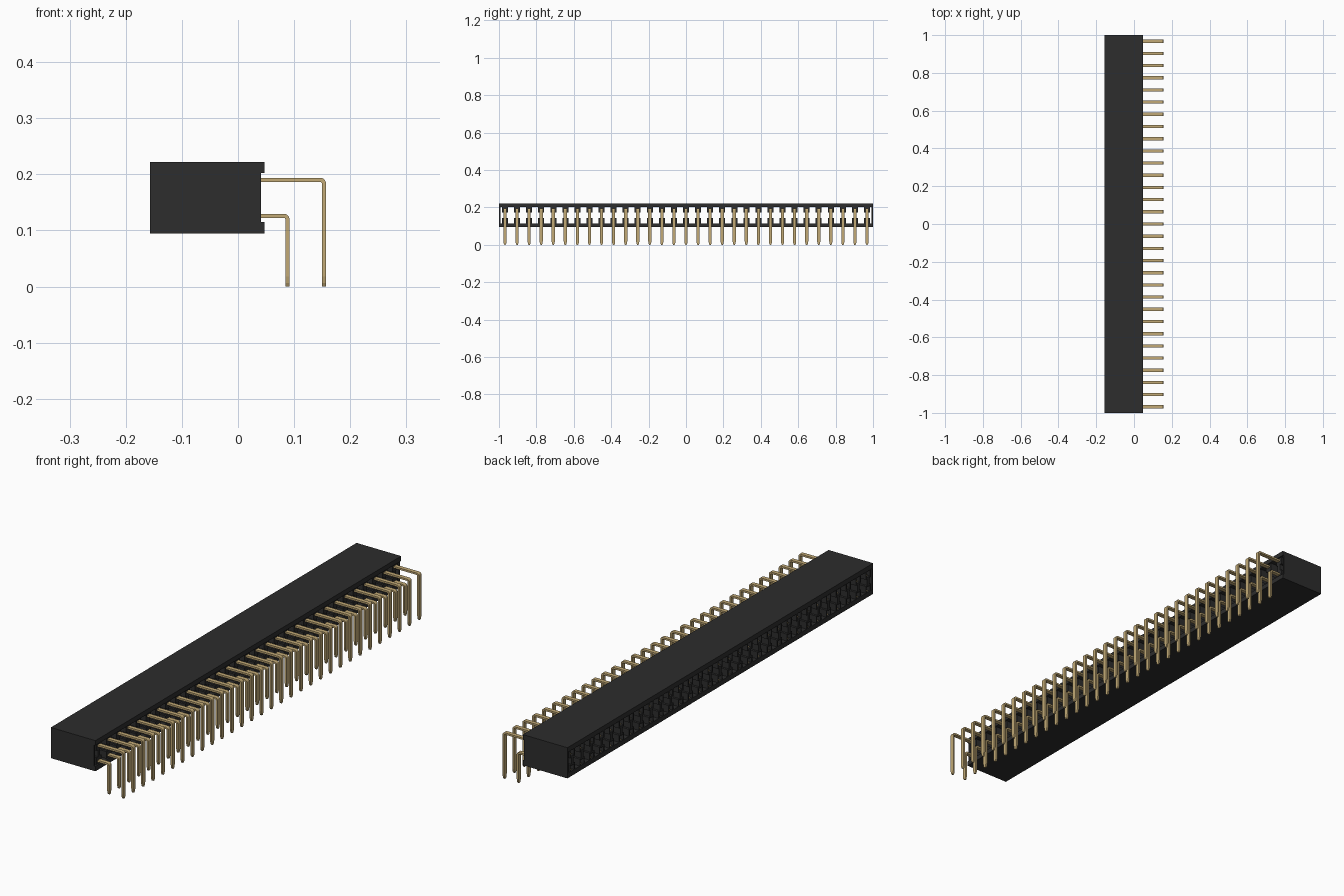
import bpy, bmesh, math
from mathutils import Vector

if "Cube" in bpy.data.objects:
    bpy.data.objects.remove(bpy.data.objects["Cube"], do_unlink=True)

COUNT, PITCH = 31, 2 / 31
PIN_Y = [(i - (COUNT - 1) / 2) * PITCH for i in range(COUNT)]
ROWS = [("upper", 0.190, 0.153), ("lower", 0.126, 0.088)]   # name, height, leg x
X0, X1, LIP = -0.157, 0.041, 0.047
Z0, Z1, WALL = 0.095, 0.222, 0.020


def material(name, rgb, roughness):
    m = bpy.data.materials.new(name)
    m.use_nodes = True
    m.diffuse_color = (*rgb, 1)
    b = m.node_tree.nodes["Principled BSDF"]
    b.inputs["Base Color"].default_value = (*rgb, 1)
    b.inputs["Roughness"].default_value = roughness
    return m


BLACK = material("black plastic", (0.026, 0.026, 0.026), 0.6)
GOLD = material("pale gold", (0.54, 0.40, 0.18), 0.4)


def finish(bm, name, mat):
    bmesh.ops.recalc_face_normals(bm, faces=bm.faces)
    me = bpy.data.meshes.new(name)
    bm.to_mesh(me)
    bm.free()
    me.materials.append(mat)
    ob = bpy.data.objects.new(name, me)
    bpy.context.collection.objects.link(ob)
    return ob


def box(bm, x, y, z):
    vs = bmesh.ops.create_cube(bm, size=1)["verts"]
    for v in vs:
        v.co = Vector([(a + b) / 2 + c * (b - a) for (a, b), c in zip((x, y, z), v.co)])


def strip(bm, path, yc, t):
    """Sweep a flat bar along (x, z, half width) points, t = half thickness."""
    rings = []
    for i, (x, z, w) in enumerate(path):
        a, b = path[max(i - 1, 0)], path[min(i + 1, len(path) - 1)]
        d = Vector((b[0] - a[0], b[1] - a[1])).normalized()
        n = Vector((-d.y, d.x)) * t
        rings.append([bm.verts.new((x + s * n.x, yc + q * w, z + s * n.y))
                      for s, q in ((1, -1), (1, 1), (-1, 1), (-1, -1))])
    for r, s in zip(rings, rings[1:]):
        for k in range(4):
            bm.faces.new((r[k], r[(k + 1) % 4], s[(k + 1) % 4], s[k]))
    bm.faces.new(rings[0])
    bm.faces.new(rings[-1])


# Housing shell: top and bottom plates with rear lips, thin end walls
for name, z in (("housing_top", (Z1 - WALL, Z1)), ("housing_bottom", (Z0, Z0 + WALL))):
    bm = bmesh.new()
    box(bm, (X0, LIP), (-1, 1), z)
    finish(bm, name, BLACK)
for name, s in (("front_end_wall", -1), ("back_end_wall", 1)):
    bm = bmesh.new()
    box(bm, (X0, X1), sorted((s, s * 0.993)), (Z0 + WALL, Z1 - WALL))
    finish(bm, name, BLACK)

# Socket tubes: four thin walls around each pin, open at the mating side
for name, z, leg in ROWS:
    bm = bmesh.new()
    for y in PIN_Y:
        for s in (-1, 1):
            box(bm, (X0, X1), sorted((y + s * 0.011, y + s * 0.016)), (z - 0.018, z + 0.018))
            box(bm, (X0, X1), (y - 0.011, y + 0.011), sorted((z + s * 0.012, z + s * 0.018)))
        box(bm, (X1 - 0.03, X1), (y - 0.011, y + 0.011), (z - 0.012, z + 0.012))
    finish(bm, name + "_sockets", BLACK)

# Webs joining the two rows of sockets
bm = bmesh.new()
for y in PIN_Y:
    box(bm, (X0, X1), (y - 0.007, y + 0.007), (0.144, 0.172))
finish(bm, "socket_webs", BLACK)

# Right-angle pins with tapered tips, and spring contacts inside the sockets
R, W, T = 0.006, 0.0085, 0.0037
for name, z, leg in ROWS:
    path = [(X1 - 0.04, z, W)]
    for k in range(6):
        a = math.radians(90 - 18 * k)
        path.append((leg - R + R * math.cos(a), z - R + R * math.sin(a), W))
    path += [(leg, 0.018, W), (leg, 0.006, W * 0.75), (leg, 0.0, W * 0.4)]
    bm = bmesh.new()
    for y in PIN_Y:
        strip(bm, path, y, T)
    finish(bm, name + "_pins", GOLD)

    bm = bmesh.new()
    for y in PIN_Y:
        for s in (-1, 1):
            leaf = [(X0 + 0.008, z + s * 0.010, 0.006), (X0 + 0.035, z + s * 0.003, 0.006),
                    (X1 - 0.03, z + s * 0.008, 0.006)]
            strip(bm, leaf, y, 0.0015)
    finish(bm, name + "_contacts", GOLD)
